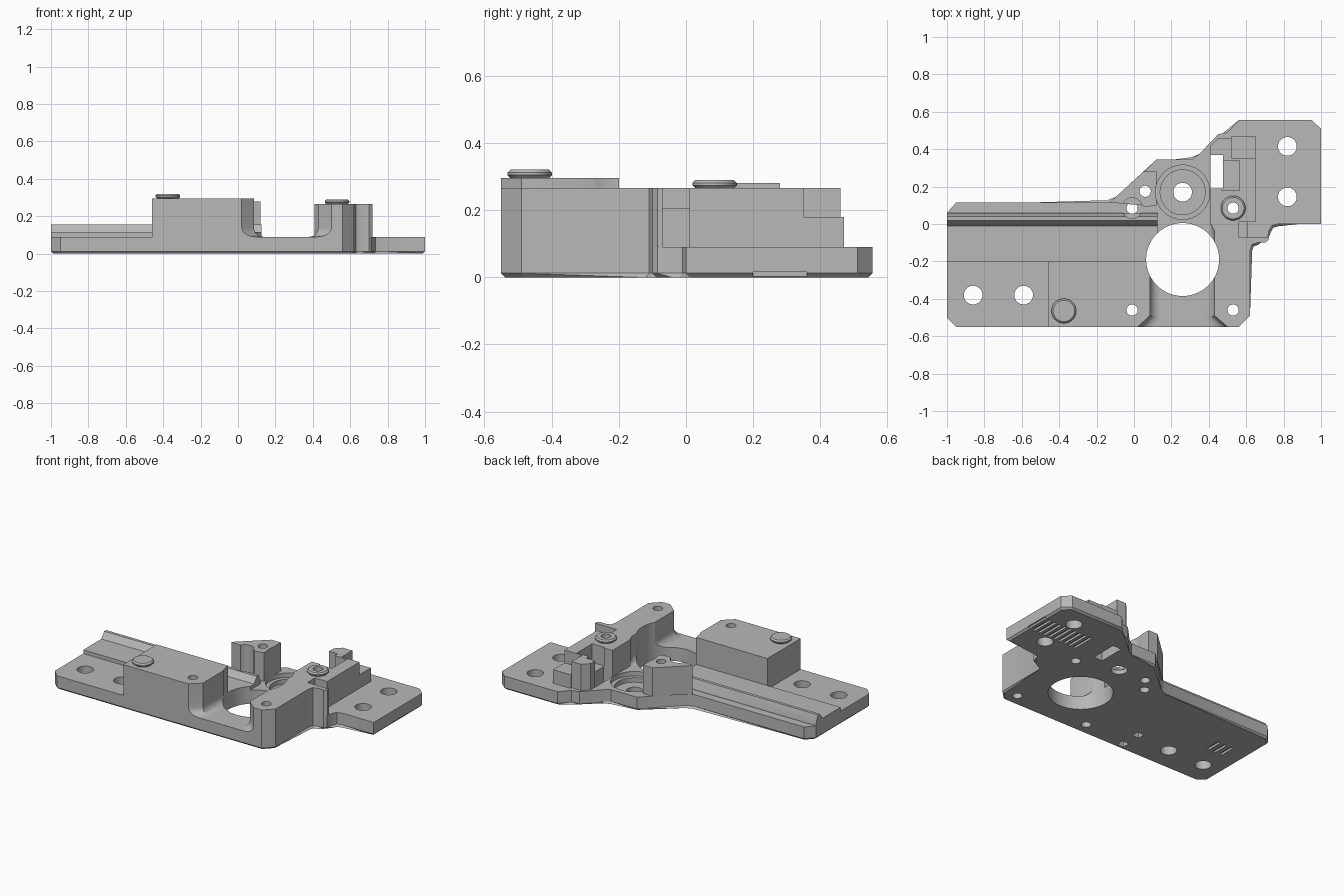
import bpy, bmesh, math
from mathutils import Matrix

cube = bpy.data.objects.get("Cube")
if cube:
    bpy.data.objects.remove(cube)

grey = bpy.data.materials.new("light grey")
grey.use_nodes = True
colour = (0.48, 0.48, 0.48, 1)
grey.diffuse_color = colour
grey.node_tree.nodes["Principled BSDF"].inputs["Base Color"].default_value = colour


def finish(name, bm):
    bmesh.ops.recalc_face_normals(bm, faces=bm.faces)
    mesh = bpy.data.meshes.new(name)
    bm.to_mesh(mesh)
    bm.free()
    mesh.materials.append(grey)
    ob = bpy.data.objects.new(name, mesh)
    bpy.context.collection.objects.link(ob)
    return ob


def loft(name, rings, bevel=0):
    """Solid skinned through rings of 3D points, capped at both ends."""
    bm = bmesh.new()
    loops = [[bm.verts.new(p) for p in ring] for ring in rings]
    bottom = bm.faces.new(loops[0][::-1])
    bm.faces.new(loops[-1])
    n = len(loops[0])
    for a, b in zip(loops, loops[1:]):
        for i in range(n):
            j = (i + 1) % n
            bm.faces.new((a[i], a[j], b[j], b[i]))
    if bevel:
        bmesh.ops.bevel(bm, geom=list(bottom.edges), offset=bevel, segments=1,
                        affect='EDGES')
    return finish(name, bm)


def prism(name, outline, z0, z1, bevel=0):
    return loft(name, [[(x, y, z) for x, y in outline] for z in (z0, z1)], bevel)


def flared(name, outline, top, radius=0.05, steps=6):
    """Prism whose outline(d) spreads by d into a cove at plate level."""
    rings = []
    for i in range(steps + 1):
        t = math.pi / 2 * i / steps
        z = PLATE + radius * (1 - math.cos(t))
        rings.append([(x, y, z) for x, y in outline(radius * (1 - math.sin(t)))])
    rings.append([(x, y, top) for x, y in outline(0)])
    return loft(name, rings)


def box(x0, x1, y0, y1, z0, z1):
    return prism("cutter", [(x0, y0), (x1, y0), (x1, y1), (x0, y1)], z0, z1)


def cylinder(x, y, r, z0, z1, along_x=False, sides=48):
    bm = bmesh.new()
    bmesh.ops.create_cone(bm, cap_ends=True, segments=sides, radius1=r, radius2=r,
                          depth=z1 - z0)
    if along_x:
        bm.transform(Matrix.Rotation(math.pi / 2, 4, 'Y'))
        bm.transform(Matrix.Translation(((z0 + z1) / 2, x, y)))
    else:
        bm.transform(Matrix.Translation((x, y, (z0 + z1) / 2)))
    return finish("cutter", bm)


def cut(ob, cutters):
    for c in cutters:
        mod = ob.modifiers.new("cut", 'BOOLEAN')
        mod.operation, mod.solver, mod.object = 'DIFFERENCE', 'EXACT', c
    graph = bpy.context.evaluated_depsgraph_get()
    mesh = bpy.data.meshes.new_from_object(ob.evaluated_get(graph))
    ob.modifiers.clear()
    ob.data = mesh


PLATE, LOW, HIGH = 0.09, -0.1, 0.5

# Base plate
base = prism("base_plate", [
    (-1, -0.5), (-0.95, -0.55), (0.56, -0.55), (0.62, -0.49), (0.62, -0.14),
    (0.63, -0.11), (0.66, -0.1), (0.7, -0.1), (0.715, -0.085), (0.72, -0.04),
    (0.735, -0.01), (0.77, 0), (1, 0), (1, 0.51), (0.95, 0.555), (0.56, 0.555),
    (0.5, 0.49), (0.45, 0.48), (0.35, 0.375), (0.31, 0.345), (0.12, 0.345),
    (-0.09, 0.135), (-0.14, 0.115), (-0.95, 0.115), (-1, 0.06)], 0, PLATE, 0.012)

# Raised rail and ledge along the arm
rail_profile = [(-0.2, PLATE), (0.06, PLATE), (0.06, 0.1), (0.04, 0.155),
                (0.02, 0.155), (-0.01, 0.115), (-0.2, 0.115)]
rail = loft("arm_rail", [[(x, y, z) for y, z in rail_profile] for x in (-1, 0.125)])


# Block on the right of the body
def block_outline(d):
    return [(-0.46, -0.55), (0.02 + 1.45 * d, -0.55), (0.085 + d, -0.49 - 0.42 * d),
            (0.085 + d, -0.2), (-0.46, -0.2)]


block = flared("motor_block", block_outline, 0.295)


# Tower on the left of the body, with its side wall
def tower_outline(d):
    return [(0.5 - 1.45 * d, -0.55), (0.56, -0.55), (0.62, -0.49), (0.62, -0.14),
            (0.63, -0.11), (0.66, -0.1), (0.7, -0.1), (0.72, -0.085), (0.72, -0.07),
            (0.56, -0.07), (0.56, 0.01), (0.65, 0.01), (0.65, 0.35), (0.52, 0.35),
            (0.52, 0.46), (0.45, 0.46), (0.41, 0.42), (0.41, 0),
            (0.43 - d, -0.04), (0.43 - d, -0.49 - 0.42 * d)]


tower = flared("tower", tower_outline, 0.265)
shelf = prism("tower_shelf", [(0.52, 0.35), (0.65, 0.35), (0.65, 0.47), (0.52, 0.47)],
              PLATE, 0.18)
ledge = prism("side_ledge", [(0.56, -0.07), (0.61, -0.07), (0.61, 0.01), (0.56, 0.01)],
              PLATE, 0.205)

# Corner post beside the bearing seat
post = prism("corner_post", [(-0.13, 0.115), (0.04, 0.1), (0.06, 0.09), (0.12, 0.1),
                             (0.12, 0.28), (0.05, 0.28)], PLATE, 0.28)

# Shared cutters: main bore, bearing seat and screw holes
bore = cylinder(0.26, -0.19, 0.195, LOW, HIGH, sides=96)
seat = [cylinder(0.26, 0.17, 0.145, 0.06, HIGH, sides=64),
        cylinder(0.26, 0.17, 0.12, 0.03, HIGH, sides=64),
        cylinder(0.26, 0.17, 0.05, LOW, HIGH)]
screws = {p: cylinder(*p, 0.03, LOW, HIGH) for p in
          [(0.06, 0.175), (-0.01, 0.085), (0.53, 0.085), (-0.01, -0.46), (0.53, -0.46)]}
mounts = [cylinder(x, y, 0.05, LOW, HIGH) for x, y in
          [(-0.86, -0.38), (-0.59, -0.38), (0.82, 0.415), (0.82, 0.145)]]
counterbore = cylinder(-0.01, 0.085, 0.055, 0.1, HIGH)
slot = box(0.41, 0.475, 0.19, 0.37, LOW, HIGH)
tower_slot = box(0.4, 0.475, 0.19, 0.37, LOW, HIGH)

# Shallow underside grooves and pockets
grooves = [box(0.63 + 0.04 * i, 0.65 + 0.04 * i, 0.2, 0.36, LOW, 0.015) for i in range(10)]
grooves += [box(-0.87 + 0.05 * i, -0.85 + 0.05 * i, -0.22, -0.11, LOW, 0.015)
            for i in range(3)]
grooves += [box(-0.355, -0.305, y - 0.025, y + 0.025, LOW, 0.05) for y in (-0.355, -0.495)]

# Tower groove and pocket
trough = cylinder(0.24, 0.27, 0.048, 0.4, 0.7, along_x=True)
pocket = box(0.47, 0.565, 0.18, 0.34, 0.14, HIGH)

cut(base, [bore, *seat, *screws.values(), *mounts, slot, *grooves])
cut(rail, [bore, seat[0], screws[(-0.01, 0.085)], counterbore])
cut(block, [bore, screws[(-0.01, -0.46)]])
cut(tower, [bore, seat[0], screws[(0.53, 0.085)], screws[(0.53, -0.46)],
            tower_slot, trough, pocket])
cut(post, [seat[0], screws[(0.06, 0.175)], counterbore])

for ob in [o for o in bpy.data.objects if o.name.startswith("cutter")]:
    bpy.data.objects.remove(ob)


# Rounded washers on the block and the tower
def washer(name, x, y, z, r, hole, height):
    b = height * 0.35
    profile = [(hole, 0), (r - b, 0), (r, b), (r, height - b), (r - b, height),
               (hole, height)]
    n = 48
    bm = bmesh.new()
    rings = []
    for i in range(n):
        a = math.tau * i / n
        rings.append([bm.verts.new((x + p * math.cos(a), y + p * math.sin(a), z + h))
                      for p, h in profile])
    m = len(profile)
    for i in range(n):
        a, c = rings[i], rings[(i + 1) % n]
        for j in range(m):
            k = (j + 1) % m
            bm.faces.new((a[j], c[j], c[k], a[k]))
    return finish(name, bm)


washers = [washer("block_button", -0.375, -0.465, 0.295, 0.066, 0.001, 0.025),
           washer("tower_washer", 0.53, 0.085, 0.265, 0.066, 0.03, 0.024)]

# Smooth the curved walls and keep edges crisp
bpy.ops.object.select_all(action='DESELECT')
for ob in [base, rail, block, tower, post, *washers]:
    ob.select_set(True)
bpy.context.view_layer.objects.active = base
bpy.ops.object.shade_smooth_by_angle(angle=math.radians(25))
